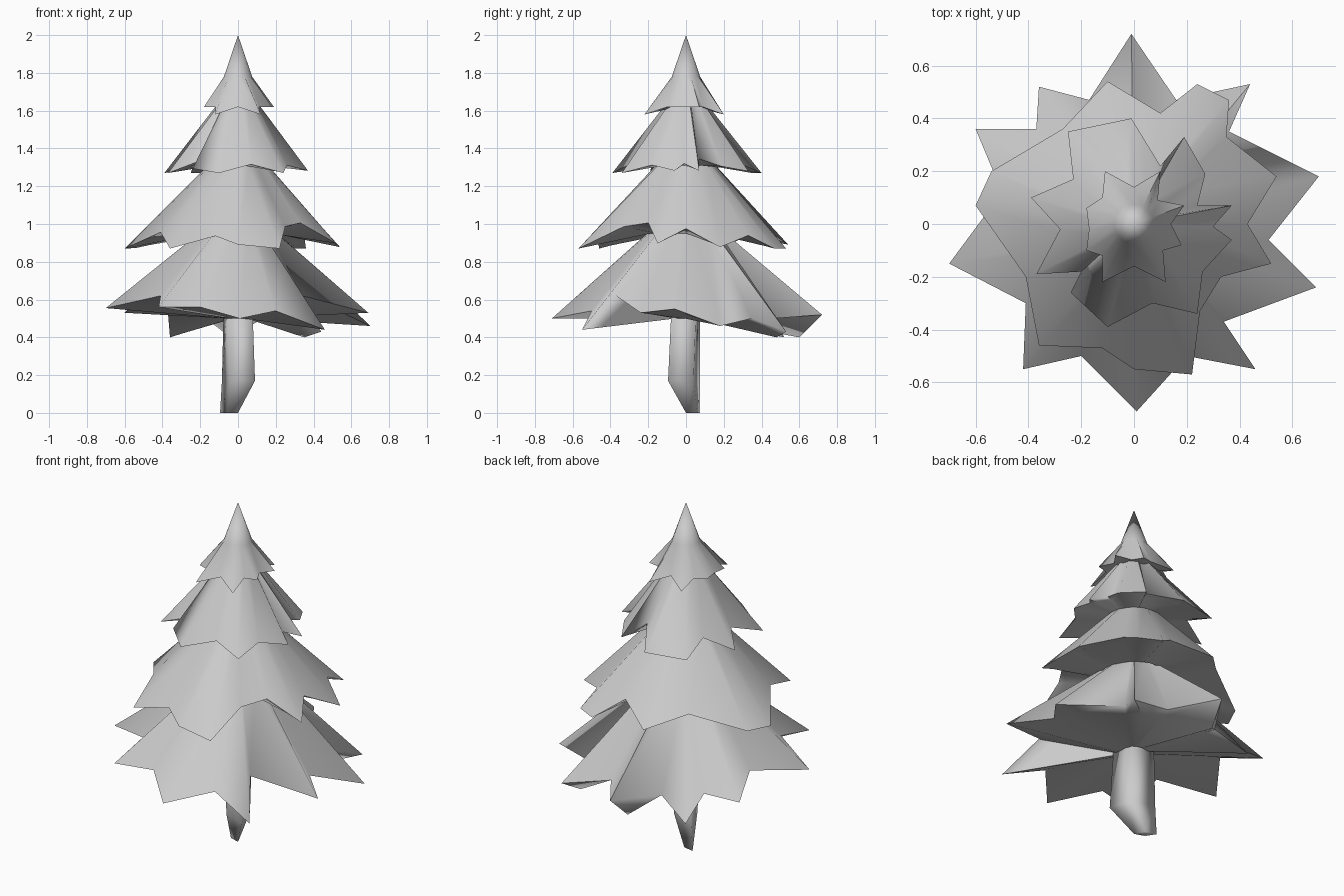
import bpy, bmesh, math

if "Cube" in bpy.data.objects:
    bpy.data.objects.remove(bpy.data.objects["Cube"])


def loft(name, rings, cap_start=False, cap_end=False, angle=80):
    """Skin a list of equally long point rings; a single point closes to an apex."""
    bm = bmesh.new()
    vr = [[bm.verts.new(p) for p in r] for r in rings]
    for a, b in zip(vr, vr[1:]):
        n = max(len(a), len(b))
        for i in range(n):
            j = (i + 1) % n
            if len(a) == 1:
                bm.faces.new((a[0], b[i], b[j]))
            else:
                bm.faces.new((a[i], b[i], b[j], a[j]))
    if cap_start:
        bm.faces.new(vr[0])
    if cap_end:
        bm.faces.new(vr[-1])
    bmesh.ops.recalc_face_normals(bm, faces=bm.faces)
    me = bpy.data.meshes.new(name)
    bm.to_mesh(me)
    bm.free()
    ob = bpy.data.objects.new(name, me)
    bpy.context.collection.objects.link(ob)
    bpy.ops.object.select_all(action='DESELECT')
    ob.select_set(True)
    bpy.context.view_layer.objects.active = ob
    bpy.ops.object.shade_smooth_by_angle(angle=math.radians(angle))
    return ob


def ring_like(rim, r, z):
    """Circle with one point under or above each rim point."""
    out = []
    for p in rim:
        a = math.atan2(p[1], p[0])
        out.append((r * math.cos(a), r * math.sin(a), z))
    return out


def tier(name, rim, top, inner, hang={}):
    """Skirt of branches; hang gives lumps below single tips."""
    core = ring_like(rim, *inner)
    under = [hang.get(i, [.8 * p[k] + .2 * c[k] for k in range(3)])
             for i, (p, c) in enumerate(zip(rim, core))]
    loft(name, [ring_like(rim, *top), rim, under, core])


def drooped(points, r_tip, z_tip, slope):
    """Give 2D rim points a height: tips hang low, notches sit higher."""
    return [(x, y, z_tip + slope * max(0, r_tip - math.hypot(x, y))) for x, y in points]


# bottom tier of branches
rim1 = [(-.01, .72, .52), (.16, .47, .50), (.44, .53, .43), (.36, .35, .50),
        (.70, .18, .46), (.51, -.06, .55), (.69, -.24, .53), (.34, -.37, .62),
        (.46, -.55, .44), (.20, -.50, .54), (.01, -.71, .50), (-.20, -.50, .56),
        (-.42, -.55, .56), (-.41, -.30, .62), (-.70, -.15, .555), (-.50, .12, .60),
        (-.60, .36, .53), (-.37, .36, .52), (-.36, .52, .40), (-.17, .47, .50)]
tier("bottom_branches", rim1, (.15, 1.0), (.07, .50),
     {0: (-.04, .6, .40), 2: (.35, .48, .40)})

# second tier
rim2 = drooped([(-.10, .54), (.10, .42), (.24, .53), (.36, .47), (.35, .33), (.54, .18),
                (.43, .0), (.52, -.15), (.33, -.20), (.25, -.33), (.22, -.57), (.0, -.55),
                (-.12, -.47), (-.36, -.46), (-.41, -.20), (-.60, .07), (-.54, .20),
                (-.27, .36)], .58, .87, .7)
tier("lower_middle_branches", rim2, (.16, 1.31), (.2, .95))

# third tier
rim3 = drooped([(-.01, .40), (.10, .22), (.19, .33), (.27, .19), (.24, .07), (.37, .07),
                (.30, -.01), (.37, -.06), (.26, -.18), (.24, -.34), (.07, -.30), (-.10, -.39),
                (-.24, -.26), (-.20, -.18), (-.37, -.19), (-.28, -.02), (-.39, .10),
                (-.23, .17), (-.25, .35)], .40, 1.27, .5)
tier("upper_middle_branches", rim3, (.09, 1.66), (.14, 1.31))

# top tier with the pointed crown
rim4 = [(x, y, 1.58 if abs(y) > .17 else 1.62) for x, y in [
    (.19, .07), (.09, .09), (.10, .20), (0, .14), (-.11, .20), (-.12, .10), (-.18, .06),
    (-.17, -.02), (-.18, -.10), (-.12, -.12), (-.12, -.22), (0, -.16), (.12, -.22),
    (.11, -.10), (.18, -.08), (.14, 0)]]
loft("top_branches", [[(0, 0, 2.0)], ring_like(rim4, .075, 1.78), rim4,
                      ring_like(rim4, .07, 1.62)])

# trunk: a flattened diamond section, cut away on its front right at the foot
foot = [(-.095, .075, 0), (-.06, .02, 0), (0, 0, 0), (-.03, .06, 0)]
knee = [(-.085, .075, .17), (-.04, -.05, .17), (.09, -.095, .17), (.05, .04, .17)]
head = [(-.075, .075, .6), (-.055, -.055, .6), (.075, -.075, .6), (.055, .055, .6)]
loft("trunk", [foot, knee, head], cap_start=True, cap_end=True, angle=120)
